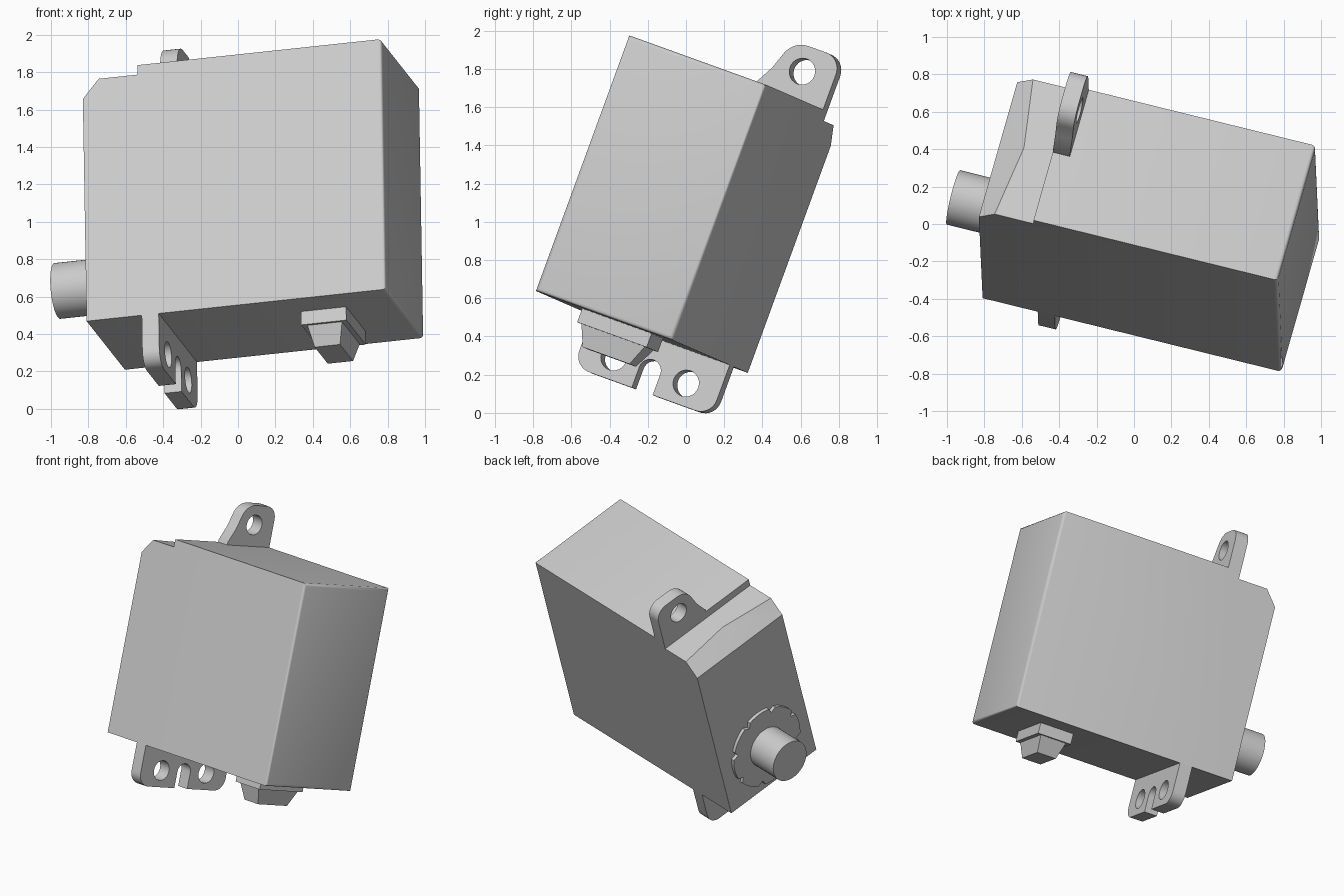
import bpy, bmesh
from math import sin, cos, pi
from mathutils import Matrix, Vector

if "Cube" in bpy.data.objects:
    bpy.data.objects.remove(bpy.data.objects["Cube"])

grey = bpy.data.materials.new("plain grey")
grey.use_nodes = True
grey.diffuse_color = (0.6, 0.6, 0.6, 1)
grey.node_tree.nodes["Principled BSDF"].inputs["Base Color"].default_value = (0.6, 0.6, 0.6, 1)

# Tilted frame: local x = case width, y = case height, z = shaft axis (case spans -LEN..0)
wide = Vector((0.2588, 0.909, -0.328)).normalized()
axis = wide.cross(Vector((-0.0176, 0.337, 0.941))).normalized()
tall = axis.cross(wide)
FRAME = Matrix((wide, tall, axis)).transposed().to_4x4()
FRAME.translation = (0.79, -0.79, 0.64)
W, H, LEN = 0.792, 1.424, 1.656
LUG = (-1.351, -1.257)


def finish(obj, smooth=False):
    obj.matrix_world = FRAME
    obj.data.materials.clear()
    obj.data.materials.append(grey)
    if smooth:
        bpy.ops.object.select_all(action='DESELECT')
        obj.select_set(True)
        bpy.context.view_layer.objects.active = obj
        bpy.ops.object.shade_smooth_by_angle(angle=0.6)


def from_bmesh(name, bm, smooth=False):
    bmesh.ops.recalc_face_normals(bm, faces=bm.faces)
    mesh = bpy.data.meshes.new(name)
    bm.to_mesh(mesh)
    bm.free()
    obj = bpy.data.objects.new(name, mesh)
    bpy.context.collection.objects.link(obj)
    finish(obj, smooth)


def arc(cx, cy, r, start, end, n=8):
    """Points on an arc, angles in degrees."""
    angles = [(start + (end - start) * i / n) * pi / 180 for i in range(n + 1)]
    return [(cx + r * cos(t), cy + r * sin(t)) for t in angles]


def plate(name, loops, z0, z1):
    """Flat outline with holes, extruded along the shaft axis."""
    curve = bpy.data.curves.new(name, 'CURVE')
    curve.dimensions = '2D'
    curve.fill_mode = 'BOTH'
    curve.extrude = (z1 - z0) / 2
    for loop in loops:
        spline = curve.splines.new('POLY')
        spline.points.add(len(loop) - 1)
        for p, (x, y) in zip(spline.points, loop):
            p.co = (x, y, 0, 1)
        spline.use_cyclic_u = True
    obj = bpy.data.objects.new(name, curve)
    bpy.context.collection.objects.link(obj)
    bpy.ops.object.select_all(action='DESELECT')
    obj.select_set(True)
    bpy.context.view_layer.objects.active = obj
    bpy.ops.object.convert(target='MESH')
    obj = bpy.context.object
    obj.data.transform(Matrix.Translation((0, 0, (z0 + z1) / 2)))
    finish(obj, True)


def frustum(name, near, far):
    """Block between two rectangles (x0, x1, z0, z1, y)."""
    bm = bmesh.new()
    for x0, x1, z0, z1, y in (near, far):
        for x, z in ((x0, z0), (x1, z0), (x1, z1), (x0, z1)):
            bm.verts.new((x, y, z))
    bmesh.ops.convex_hull(bm, input=bm.verts)
    bmesh.ops.dissolve_limit(bm, angle_limit=0.01, verts=bm.verts, edges=bm.edges)
    from_bmesh(name, bm)


# Case: stepped side profile (z, y) bridged across the width, with a creased corner chamfer
profile = [(0, 0), (0, H), (LUG[0], H), (LUG[0], 1.37), (-1.567, 1.37), (-LEN, 1.265), (-LEN, 0)]
bm = bmesh.new()
sides = [[bm.verts.new((x, y, z)) for z, y in profile] for x in (0, W)]
crease = bm.verts.new((0.405, 1.37, -1.513))
for side in sides:
    bm.faces.new(side)
front, back = sides
count = len(profile)
for i in range(count):
    j = (i + 1) % count
    if i == 3:
        bm.faces.new((front[i], front[j], crease, back[j], back[i]))
    elif i == 4:
        bm.faces.new((front[i], front[j], crease))
        bm.faces.new((crease, front[j], back[j], back[i]))
    else:
        bm.faces.new((front[i], front[j], back[j], back[i]))
rim = [e for e in bm.edges if all(abs(v.co.z) < 1e-5 for v in e.verts)]
bmesh.ops.bevel(bm, geom=rim, offset=0.02, segments=3, profile=0.5, affect='EDGES')
from_bmesh("case", bm, True)

# Upper mounting lug with one hole
upper = [(0.40, H - 0.05), (0.40, 1.44), (0.455, 1.54)]
upper += arc(0.60, 1.59, 0.12, 165, 90) + arc(W - 0.09, 1.62, 0.09, 90, 0)
upper += [(W, H - 0.05)]
plate("upper_lug", [upper, arc(0.615, 1.574, 0.07, 0, 345, 23)], *LUG)

# Lower mounting lug with two holes and a centre slot
mid = W / 2
lower = [(0, 0.05)] + arc(0.09, -0.195, 0.09, 180, 270) + [(mid - 0.06, -0.285)]
lower += arc(mid, -0.17, 0.06, 180, 0, 12) + [(mid + 0.06, -0.285)]
lower += arc(W - 0.09, -0.195, 0.09, 270, 360) + [(W, 0.05)]
holes = [arc(mid + s * 0.208, -0.168, 0.07, 0, 345, 23) for s in (-1, 1)]
plate("lower_lug", [lower] + holes, *LUG)

# Output shaft and the notched collar around it
shaft_y = 0.339
plate("output_shaft", [arc(mid, shaft_y, 0.15, 0, 352.5, 47)], -1.918, -LEN + 0.02)
collar = []
for i in range(64):
    t = 2 * pi * i / 64
    r = 0.265 if i % 8 == 4 else 0.3
    collar.append((mid + r * cos(t), shaft_y + r * sin(t)))
plate("shaft_collar", [collar], -LEN - 0.025, -LEN + 0.02)

# Cable outlet under the case
frustum("cable_flange", (0.2, 0.6, -0.523, -0.273, 0.02), (0.2, 0.6, -0.523, -0.273, -0.076))
frustum("cable_boot", (0.215, 0.585, -0.495, -0.30, -0.07), (0.26, 0.53, -0.466, -0.326, -0.188))
